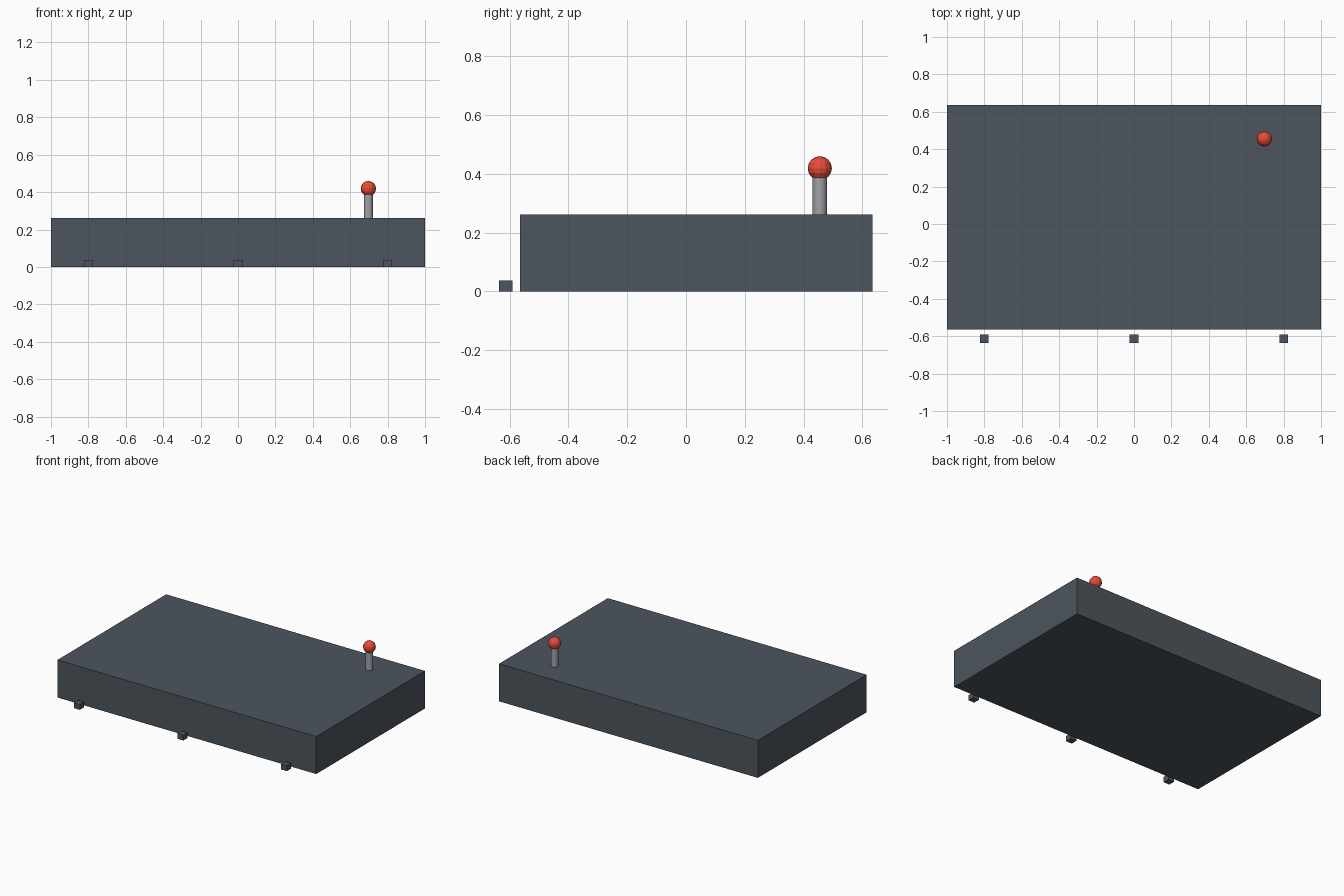
import bpy

if "Cube" in bpy.data.objects:
    bpy.data.objects.remove(bpy.data.objects["Cube"])


def paint(obj, name, rgb):
    mat = bpy.data.materials.get(name) or bpy.data.materials.new(name)
    mat.diffuse_color = (*rgb, 1)
    mat.use_nodes = True
    mat.node_tree.nodes["Principled BSDF"].inputs["Base Color"].default_value = mat.diffuse_color
    obj.data.materials.append(mat)


def box(name, center, size):
    bpy.ops.mesh.primitive_cube_add(size=1, location=center)
    obj = bpy.context.object
    obj.name = name
    obj.scale = size
    bpy.ops.object.transform_apply(location=False, rotation=False, scale=True)
    paint(obj, "dark_slate", (0.075, 0.09, 0.11))
    return obj


# Main slab
box("base_slab", (0, 0.035, 0.131), (2, 1.2, 0.262))

# Row of small blocks just in front of the slab
for i, x in enumerate((-0.8, 0, 0.8)):
    box(f"front_block_{i + 1}", (x, -0.613, 0.019), (0.046, 0.046, 0.038))

# Lever stem, rising from the slab into the knob
LEVER = (0.697, 0.455)
bpy.ops.mesh.primitive_cylinder_add(vertices=16, radius=0.024, depth=0.16,
                                    location=(*LEVER, 0.339))
stem = bpy.context.object
stem.name = "lever_stem"
bpy.ops.object.shade_smooth_by_angle()
paint(stem, "grey_metal", (0.35, 0.36, 0.38))

# Faceted red knob
bpy.ops.mesh.primitive_uv_sphere_add(segments=12, ring_count=8, radius=0.041,
                                     location=(*LEVER, 0.419))
knob = bpy.context.object
knob.name = "lever_knob"
paint(knob, "red", (0.8, 0.07, 0.04))
